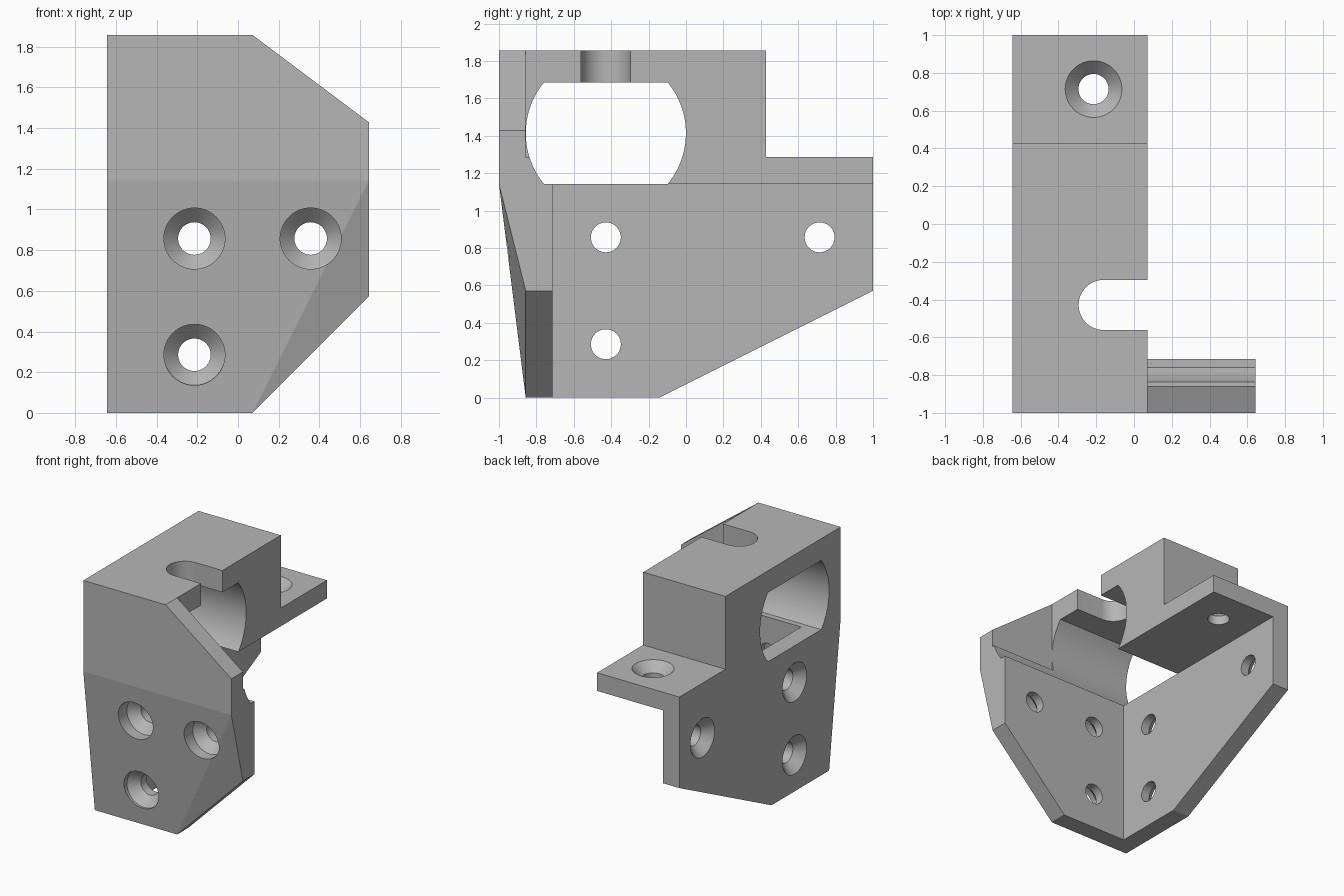
import bpy, bmesh, math
from mathutils import Matrix, Vector

cube = bpy.data.objects.get("Cube")
if cube:
    bpy.data.objects.remove(cube, do_unlink=True)

U = 1 / 7          # wall thickness, the module of the whole part
X0, X1, XB = -4.5 * U, 4.5 * U, 0.5 * U
TOP, MID = 13 * U, 8 * U

grey = bpy.data.materials.new("plain grey")
grey.use_nodes = True
colour = (0.47, 0.47, 0.47, 1)
grey.diffuse_color = colour
grey.node_tree.nodes["Principled BSDF"].inputs["Base Color"].default_value = colour


def finish(name, bm):
    bmesh.ops.recalc_face_normals(bm, faces=bm.faces)
    mesh = bpy.data.meshes.new(name)
    bm.to_mesh(mesh)
    bm.free()
    mesh.materials.append(grey)
    ob = bpy.data.objects.new(name, mesh)
    bpy.context.collection.objects.link(ob)
    return ob


def hull(name, points):
    bm = bmesh.new()
    for p in points:
        bm.verts.new(p)
    bmesh.ops.convex_hull(bm, input=bm.verts[:])
    bmesh.ops.dissolve_limit(bm, angle_limit=0.01, verts=bm.verts[:], edges=bm.edges[:])
    return finish(name, bm)


def box(name, x, y, z):
    return hull(name, [(a, b, c) for a in x for b in y for c in z])


def prism(name, profile, place, depth):
    """Extrude a 2D profile; place(u, v, d) gives the 3D point."""
    bm = bmesh.new()
    a, b = ([bm.verts.new(place(u, v, d)) for u, v in profile] for d in depth)
    bm.faces.new(a)
    bm.faces.new(b)
    n = len(a)
    for i in range(n):
        bm.faces.new((a[i], a[(i + 1) % n], b[(i + 1) % n], b[i]))
    return finish(name, bm)


def combine(target, tool, operation):
    mod = target.modifiers.new("join", 'BOOLEAN')
    mod.object, mod.operation, mod.solver = tool, operation, 'EXACT'
    bpy.context.view_layer.objects.active = target
    bpy.ops.object.modifier_apply(modifier=mod.name)
    bpy.data.objects.remove(tool, do_unlink=True)


def screw_hole(body, mouth, direction):
    """Countersunk through hole: wide pocket, cone, narrow bore."""
    rings = [(0.15, -0.25), (0.15, 0), (0.08, U / 2), (0.08, 2.5 * U)]
    bm = bmesh.new()
    n = 64
    loops = [[bm.verts.new((r * math.cos(math.tau * i / n), r * math.sin(math.tau * i / n), h))
              for i in range(n)] for r, h in rings]
    for lo, hi in zip(loops, loops[1:]):
        for i in range(n):
            bm.faces.new((lo[i], lo[(i + 1) % n], hi[(i + 1) % n], hi[i]))
    bm.faces.new(loops[0])
    bm.faces.new(loops[-1])
    turn = Vector((0, 0, 1)).rotation_difference(Vector(direction)).to_matrix().to_4x4()
    bm.transform(Matrix.Translation(mouth) @ turn)
    combine(body, finish("hole_cutter", bm), 'DIFFERENCE')


# Upper block with rear shelf, front fin and ledge behind the fin
body = box("corner_bracket", (X0, XB), (-1, 3 * U), (MID, TOP))
combine(body, box("shelf", (X0, XB), (0, 1), (MID, 9 * U)), 'UNION')
combine(body, box("ledge", (X0, X1), (-6.5 * U, -5 * U), (MID, 9 * U)), 'UNION')
fin = [(X0, MID), (X1, MID), (X1, 10 * U), (XB, TOP), (X0, TOP)]
combine(body, prism("fin", fin, lambda u, v, d: (u, d, v), (-1, -6 * U)), 'UNION')

# Bore along x with flat top and open bottom
cy, cz, r, half = -3 * U, 1.414, 0.428, 0.272
lim = math.asin(half / r)
steps = [lim * (i / 16 - 1) for i in range(33)]
bore = [(cy + r * math.cos(a), cz + r * math.sin(a)) for a in steps]
bore += [(cy - r * math.cos(a), cz + r * math.sin(a)) for a in reversed(steps)]
bore += [(bore[-1][0], MID - U), (bore[0][0], MID - U)]
combine(body, prism("bore_cutter", bore, lambda u, v, d: (d, u, v), (-1, 1)), 'DIFFERENCE')

# Rounded slot from the bore through the top
sr, sx = 0.133, -0.16
slot = [(sx - sr * math.sin(math.pi * i / 32), cy + sr * math.cos(math.pi * i / 32))
        for i in range(33)] + [(0.5, cy - sr), (0.5, cy + sr)]
combine(body, prism("slot_cutter", slot, lambda u, v, d: (u, v, d), (cz, 2)), 'DIFFERENCE')

# Lower front plate with sloping face and faceted corner
rim = [(X0, 0), (XB, 0), (X1, 4 * U)]
front = [(x, y, z) for x, z in rim for y in (-6 * U, -5 * U)]
front += [(x, y, MID) for x in (X0, X1) for y in (-1, -5 * U)]
lower = hull("front_plate", front)

# Lower side plate
side = [(-6 * U, 0), (-U, 0), (1, 4 * U), (1, MID), (-1, MID)]
combine(lower, prism("side_plate", side, lambda u, v, d: (d, u, v), (X0, X0 + U)), 'UNION')
combine(body, lower, 'UNION')

# Screw holes in the front, side and shelf
for x, z in [(-1.5, 6), (2.5, 6), (-1.5, 2)]:
    screw_hole(body, (x * U, -6 * U, z * U), (0, 1, 0))
for y, z in [(-3, 6), (5, 6), (-3, 2)]:
    screw_hole(body, (X0, y * U, z * U), (1, 0, 0))
screw_hole(body, (-1.5 * U, 5 * U, 9 * U), (0, 0, -1))

bpy.ops.object.select_all(action='DESELECT')
body.select_set(True)
bpy.context.view_layer.objects.active = body
bpy.ops.object.shade_smooth_by_angle(angle=math.radians(6.5))
